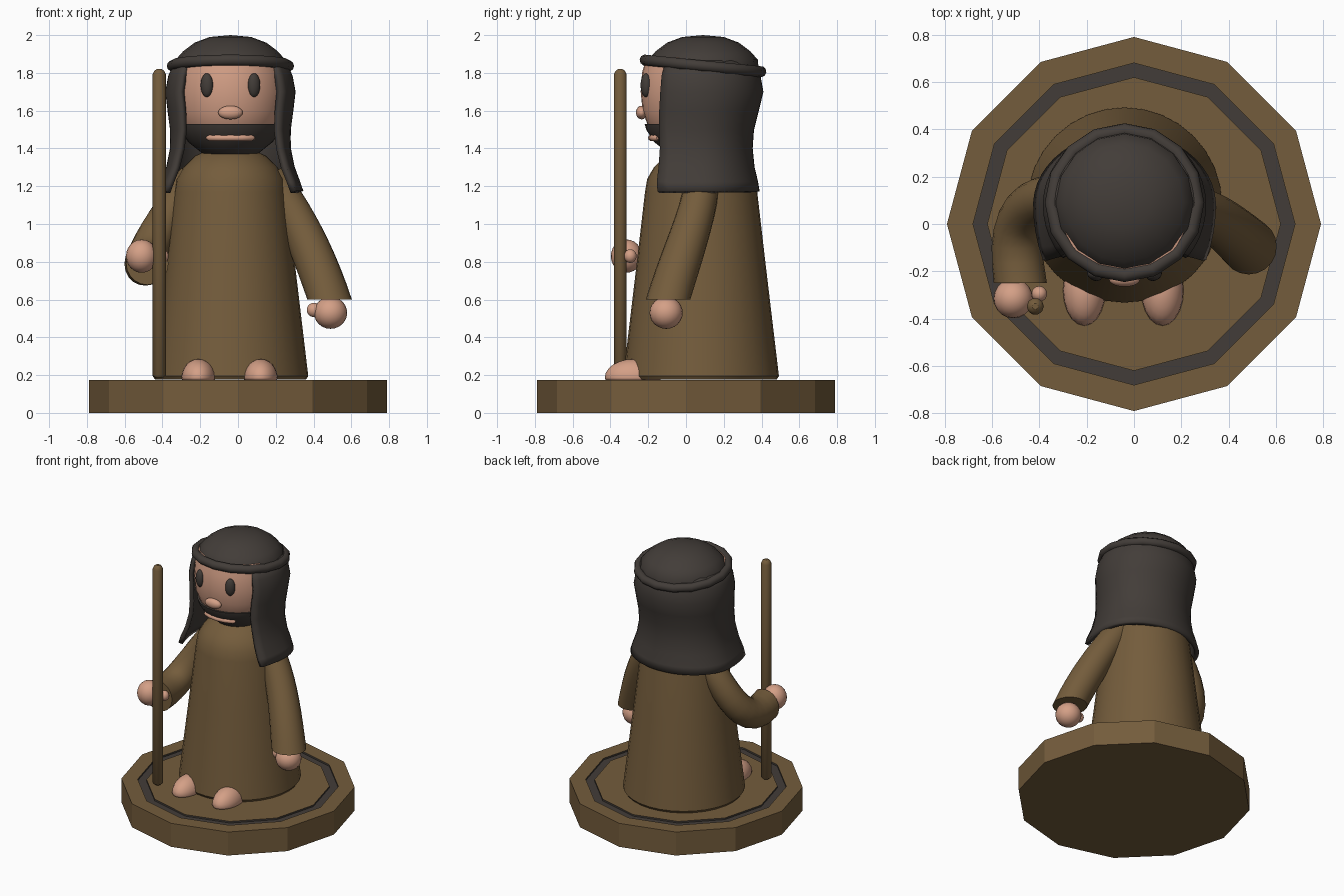
import bpy, bmesh, math
from mathutils import Vector

if "Cube" in bpy.data.objects:
    bpy.data.objects.remove(bpy.data.objects["Cube"])


def material(name, rgb):
    m = bpy.data.materials.new(name)
    m.diffuse_color = (*rgb, 1)
    m.use_nodes = True
    m.node_tree.nodes["Principled BSDF"].inputs["Base Color"].default_value = m.diffuse_color
    return m


BROWN = material("brown", (0.175, 0.108, 0.045))
DARK = material("charcoal", (0.055, 0.046, 0.040))
SKIN = material("skin", (0.66, 0.35, 0.24))


def finish(name, bm, mat, angle=40):
    bmesh.ops.remove_doubles(bm, verts=bm.verts, dist=1e-5)
    bmesh.ops.recalc_face_normals(bm, faces=bm.faces)
    me = bpy.data.meshes.new(name)
    bm.to_mesh(me)
    bm.free()
    ob = bpy.data.objects.new(name, me)
    bpy.context.collection.objects.link(ob)
    me.materials.append(mat)
    if angle:
        bpy.ops.object.select_all(action='DESELECT')
        bpy.context.view_layer.objects.active = ob
        ob.select_set(True)
        bpy.ops.object.shade_smooth_by_angle(angle=math.radians(angle))
    return ob


def loft(name, rings, mat, closed=True, caps=False, angle=40):
    bm = bmesh.new()
    rows = [[bm.verts.new(p) for p in ring] for ring in rings]
    n = len(rows[0])
    for a, b in zip(rows, rows[1:]):
        for i in range(n if closed else n - 1):
            j = (i + 1) % n
            bm.faces.new((a[i], a[j], b[j], b[i]))
    if caps:
        bm.faces.new(rows[0])
        bm.faces.new(rows[-1])
    return finish(name, bm, mat, angle)


def lathe(name, profile, centre, mat, n=32, angle=40):
    cx, cy = centre
    rings = [[(cx + r * math.cos(math.tau * i / n), cy + r * math.sin(math.tau * i / n), z)
              for i in range(n)] for r, z in profile]
    return loft(name, rings, mat, angle=angle)


def ball(name, loc, size, mat, turn=0):
    bm = bmesh.new()
    bmesh.ops.create_uvsphere(bm, u_segments=20, v_segments=12, radius=1)
    bmesh.ops.scale(bm, vec=size, verts=bm.verts)
    ob = finish(name, bm, mat, 60)
    ob.location = loc
    ob.rotation_euler.z = turn
    return ob


def sleeve(name, pts, r0, r1, end, n=20, steps=10):
    """Tapered tube on a cubic path; the cuff is turned towards 'end'."""
    p = [Vector(q) for q in pts]
    rings = []
    for k in range(steps + 1):
        t = k / steps
        s = 1 - t
        c = s**3 * p[0] + 3*s*s*t * p[1] + 3*s*t*t * p[2] + t**3 * p[3]
        d = (s*s*(p[1]-p[0]) + 2*s*t*(p[2]-p[1]) + t*t*(p[3]-p[2])).normalized()
        d = d.lerp(Vector(end), t**3).normalized()
        u = Vector((1, 0, 0)) - d * d.x
        u.normalize()
        v = d.cross(u)
        r = r0 + (r1 - r0) * t
        rings.append([c + r * (u * math.cos(math.tau*i/n) + v * math.sin(math.tau*i/n))
                      for i in range(n)])
    return loft(name, rings, BROWN, caps=True)


def rod(name, pts, r, mat):
    """Round rod with softened ends."""
    cu = bpy.data.curves.new(name, 'CURVE')
    cu.dimensions = '3D'
    cu.bevel_depth = r
    cu.bevel_resolution = 3
    cu.use_fill_caps = True
    sp = cu.splines.new('POLY')
    sp.points.add(len(pts) - 1)
    for q, (co, k) in zip(sp.points, pts):
        q.co = (*co, 1)
        q.radius = k
    ob = bpy.data.objects.new(name, cu)
    bpy.context.collection.objects.link(ob)
    cu.materials.append(mat)
    return ob


# Twelve-sided base with a dark ring groove
base = lathe("base", [(0, 0), (.79, 0), (.79, .175), (.68, .175), (.68, .163),
                      (.62, .163), (.62, .175), (0, .175)], (0, 0), BROWN, n=12, angle=0)
base.data.materials.append(DARK)
for f in base.data.polygons:
    if f.center.z > .1 and .58 < f.center.xy.length < .67:
        f.material_index = 1

# Robe
BODY = (-.04, .08)
lathe("robe", [(0, .177), (.40, .177), (.412, .195), (.34, .80), (.297, 1.17), (.285, 1.24),
               (.25, 1.30), (.19, 1.36), (.1, 1.40), (0, 1.41)], BODY, BROWN)

# Head and beard
HEAD = (-.04, .055)
lathe("head", [(0, 1.40), (.16, 1.40), (.25, 1.50), (.285, 1.60), (.295, 1.70), (.288, 1.80),
               (.265, 1.88), (0, 1.92)], HEAD, SKIN)
lathe("beard", [(0, 1.53), (.274, 1.53), (.266, 1.50), (.225, 1.435), (.15, 1.375),
                (.13, 1.365), (0, 1.365)], HEAD, DARK)

# Face details
for side in (-1, 1):
    ball("eye", (-.04 + .125 * side, -.213, 1.735), (.034, .026, .063), DARK, .42 * side)
ball("nose", (-.04, -.235, 1.59), (.065, .03, .036), SKIN)
rod("mouth", [((HEAD[0] + x, HEAD[1] - math.sqrt(.239**2 - x * x), 1.456), k)
              for x, k in [(-.125, .5), (-.11, 1), (-.06, 1), (0, 1), (.06, 1), (.11, 1), (.125, .5)]],
    .017, SKIN)

# Head cloth: open at the front, flared at the hem
rows = []  # z, half width, front depth, back depth, opening angle
for z, rx, rf, rb, op in [(1.86, .28, .29, .27, 52), (1.78, .315, .32, .30, 51), (1.70, .33, .33, .315, 51),
                          (1.60, .318, .34, .29, 51), (1.50, .305, .36, .265, 53), (1.40, .305, .39, .258, 57),
                          (1.30, .325, .44, .268, 60), (1.22, .355, .49, .287, 62), (1.17, .372, .50, .295, 63)]:
    row = []
    for i in range(33):
        a = math.radians(op + (360 - 2 * op) * i / 32)
        c = -math.cos(a)
        row.append((-.04 + rx * math.sin(a), .08 + c * (rb if c > 0 else rf), z))
    rows.append(row)
cloth = loft("head_cloth", rows, DARK, closed=False)
mod = cloth.modifiers.new("thickness", 'SOLIDIFY')
mod.thickness = .03
mod.offset = 0

# Cap and rolled headband
lathe("cap", [(0, 1.82), (.295, 1.82), (.29, 1.87), (.25, 1.915), (.19, 1.96),
              (.11, 1.99), (0, 2.0)], (-.04, .09), DARK, n=16, angle=60)
bpy.ops.mesh.primitive_torus_add(location=(-.04, .09, 1.837), rotation=(-.10, 0, 0), major_segments=16,
                                 minor_segments=10, major_radius=.307, minor_radius=.03)
band = bpy.context.object
band.name = "headband"
band.data.materials.append(DARK)
bpy.ops.object.shade_smooth_by_angle(angle=math.radians(60))

# Arms: one bent forward to the staff, one hanging
sleeve("bent_sleeve", [(-.23, .12, 1.24), (-.44, .13, .98), (-.53, .06, .74), (-.48, -.25, .79)],
       .09, .112, (0, -1, 0))
sleeve("hanging_sleeve", [(.17, .09, 1.25), (.31, .07, 1.05), (.40, -.02, .85), (.485, -.095, .60)],
       .09, .118, (0, 0, -1))

# Hands
ball("staff_hand", (-.51, -.315, .83), (.083, .083, .088), SKIN)
ball("staff_thumb", (-.40, -.295, .83), (.033, .033, .036), SKIN)
ball("hanging_hand", (.49, -.105, .53), (.088, .088, .085), SKIN)
ball("hanging_thumb", (.402, -.105, .545), (.038, .035, .038), SKIN)

# Staff
rod("staff", [((-.417, -.348, z), k) for z, k in
              [(.185, .5), (.2, 1), (1.79, 1), (1.81, .75), (1.82, .35)]], .036, BROWN)

# Feet
for x in (-.21, .12):
    ball("foot", (x, -.28, .185), (.09, .15, .10), SKIN)
    foot = bpy.context.object
    for v in foot.data.vertices:
        v.co.z = max(v.co.z, -.01)
